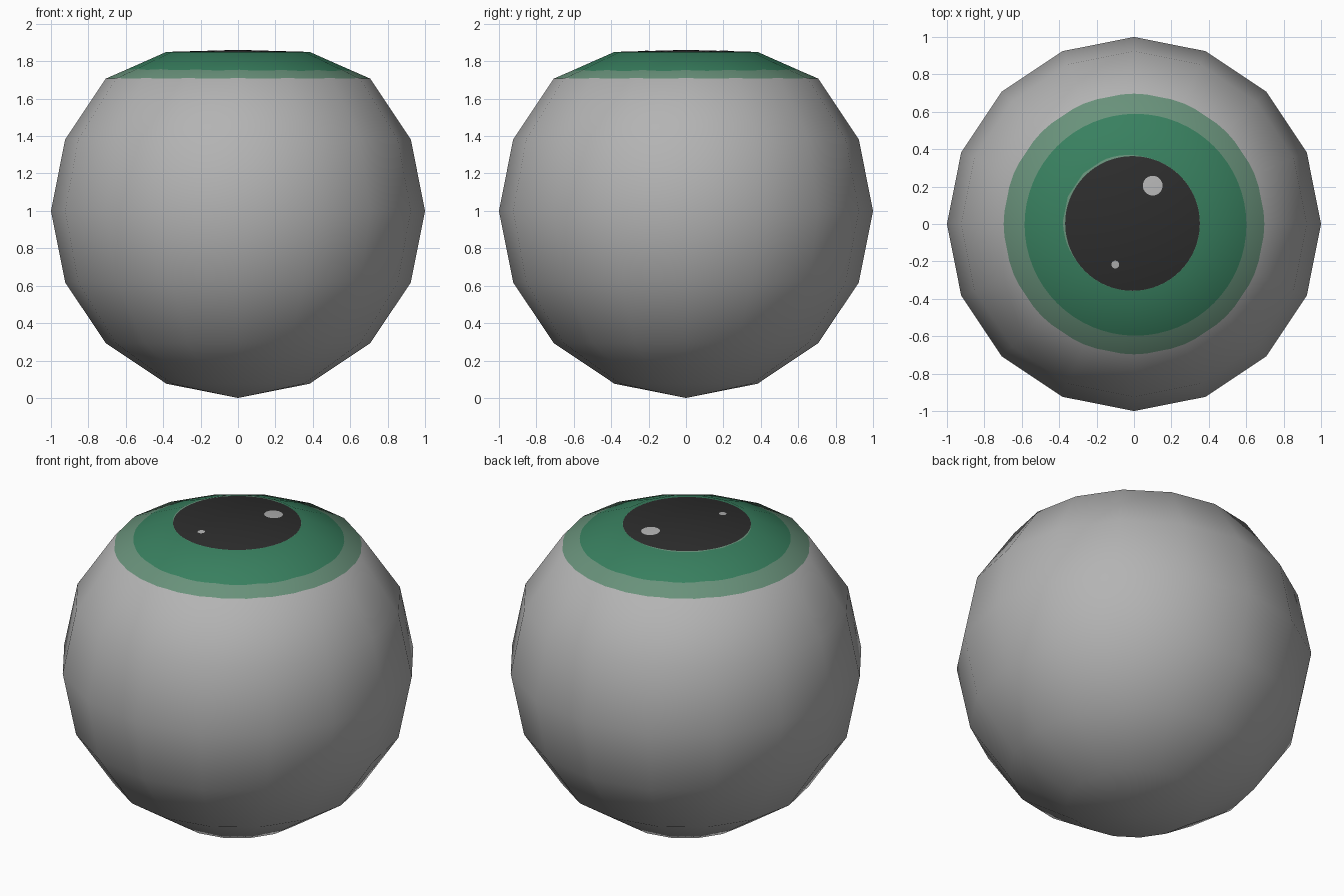
import bpy, bmesh, math
from mathutils import Vector

if "Cube" in bpy.data.objects:
    bpy.data.objects.remove(bpy.data.objects["Cube"])

COLS = 64            # 16 flat sides, each divided in four so painted rings stay round
SIDE = math.pi / 8


def material(name, rgb):
    m = bpy.data.materials.new(name)
    m.diffuse_color = (*rgb, 1)
    m.use_nodes = True
    m.node_tree.nodes["Principled BSDF"].inputs["Base Color"].default_value = m.diffuse_color
    return m


white = material("eye white", (0.453, 0.453, 0.453))
pale = material("pale green", (0.14, 0.285, 0.196))
green = material("iris green", (0.040, 0.215, 0.115))
black = material("pupil black", (0.026, 0.026, 0.026))


def side_factor(a):
    # radius of a 16-sided polygon at angle a, relative to its corner radius
    return math.cos(SIDE / 2) / math.cos(a % SIDE - SIDE / 2)


def interp(table, r):
    for (r0, v0), (r1, v1) in zip(table, table[1:]):
        if r <= r1:
            return v0 + (v1 - v0) * (r - r0) / (r1 - r0)
    return table[-1][1]


RING = math.sin(math.pi / 4)
CREASE = 0.383
HEIGHT = [(0, 1.861), (CREASE, 1.85), (RING, 1 + RING)]
TILT = [(0, 0), (CREASE, 14), (RING, 40)]


def on_cap(x, y):
    # point on the flattened faceted front of the eye
    r = math.hypot(x, y) / side_factor(math.atan2(y, x) + 1e-9)
    return Vector((x, y, interp(HEIGHT, r)))


def polygon_ring(r, z):
    return [Vector((r * side_factor(a) * math.cos(a), r * side_factor(a) * math.sin(a), z))
            for a in ANGLES]


def cap_ring(cx, cy, radius):
    return [on_cap(cx + radius(a) * math.cos(a), cy + radius(a) * math.sin(a)) for a in ANGLES]


def cap_normal(p):
    r = math.hypot(p.x, p.y)
    t = math.radians(interp(TILT, r))
    if r < 1e-6:
        return Vector((0, 0, 1))
    return Vector((p.x / r * math.sin(t), p.y / r * math.sin(t), math.cos(t)))


def finish(bm, name, mats, normal):
    me = bpy.data.meshes.new(name)
    bm.to_mesh(me)
    bm.free()
    for m in mats:
        me.materials.append(m)
    for p in me.polygons:
        p.use_smooth = True
    # rounded shading across the divided flat sides
    me.normals_split_custom_set_from_vertices([normal(v.co).normalized() for v in me.vertices])
    ob = bpy.data.objects.new(name, me)
    bpy.context.collection.objects.link(ob)
    return ob


ANGLES = [2 * math.pi * i / COLS for i in range(COLS)]

# Eyeball: sphere rows from the bottom, then iris and pupil rings
rings = [polygon_ring(math.sin(j * SIDE), 1 - math.cos(j * SIDE)) for j in range(1, 7)]
paint = [0] * 5
rings.append(cap_ring(0, 0, lambda a: min(0.697, RING * side_factor(a) - 0.001)))
paint.append(0)
rings.append(cap_ring(0.008, -0.004, lambda a: 0.593))
paint.append(1)
rings.append(polygon_ring(CREASE, 1.85))
paint.append(2)


def rim(a):
    # thin pale crescent on the upper left of the pupil
    return 0.3605 + 0.017 * max(0, math.cos(1.3 * max(-1.2, min(1.2, a - 2.55))))


rings.append(cap_ring(-0.008, 0.003, rim))
paint.append(2)
rings.append(cap_ring(-0.008, 0.003, lambda a: 0.360))
paint.append(1)

bm = bmesh.new()
rows = [[bm.verts.new(p) for p in ring] for ring in rings]
bottom = bm.verts.new((0, 0, 0))
top = bm.verts.new((0, 0, 1.861))
for k, (lo, hi) in enumerate(zip(rows, rows[1:])):
    for i in range(COLS):
        j = (i + 1) % COLS
        bm.faces.new((lo[i], lo[j], hi[j], hi[i])).material_index = paint[k]
for i in range(COLS):
    j = (i + 1) % COLS
    bm.faces.new((bottom, rows[0][j], rows[0][i]))
    bm.faces.new((top, rows[-1][i], rows[-1][j])).material_index = 3
finish(bm, "eyeball", [white, pale, green, black],
       lambda p: cap_normal(p) if p.z > 1.7 else p - Vector((0, 0, 1)))

# Highlights: thin plates lying on the pupil
for name, x, y, r in (("large_highlight", 0.10, 0.205, 0.053),
                      ("small_highlight", -0.10, -0.217, 0.021)):
    bm = bmesh.new()
    lift = Vector((0, 0, 0.002))
    edge = [bm.verts.new(p + lift) for p in cap_ring(x, y, lambda a: r)[::3]]
    mid = bm.verts.new(on_cap(x, y) + lift)
    for a, b in zip(edge, edge[1:] + edge[:1]):
        bm.faces.new((mid, a, b))
    finish(bm, name, [white], cap_normal)
